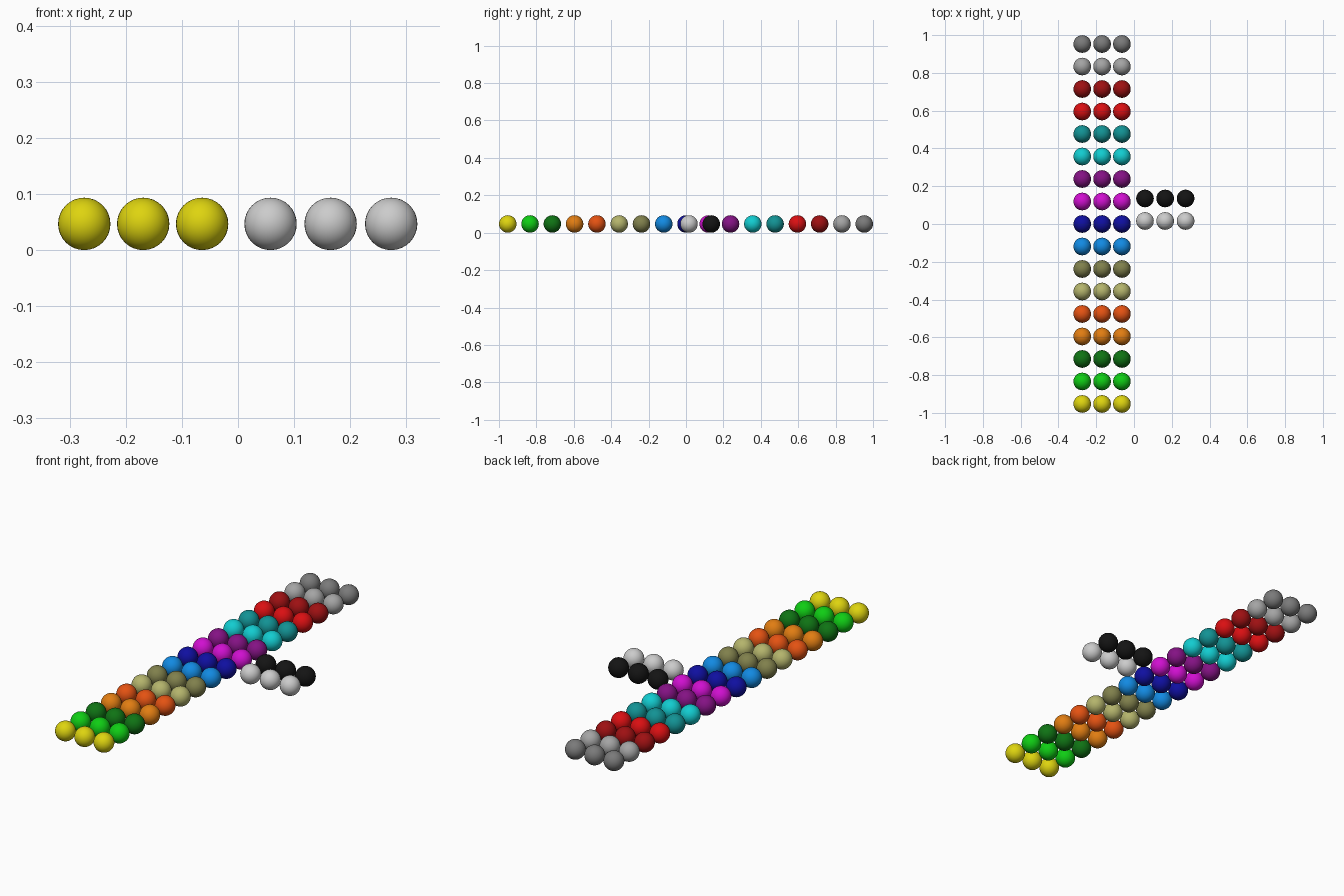
import bpy, bmesh
from mathutils import Matrix

if "Cube" in bpy.data.objects:
    bpy.data.objects.remove(bpy.data.objects["Cube"])

R = 0.0467            # ball radius
PITCH = 0.1191        # spacing between rows along y
LEFT_X = (-0.274, -0.169, -0.064)
RIGHT_X = (0.058, 0.165, 0.273)


def linear(c):
    c /= 255
    return c / 12.92 if c <= 0.04045 else ((c + 0.055) / 1.055) ** 2.4


def ball_row(name, rgb, xs, y):
    """One row of three smooth balls resting on the floor."""
    bm = bmesh.new()
    for x in xs:
        bmesh.ops.create_uvsphere(bm, u_segments=32, v_segments=16, radius=R,
                                  matrix=Matrix.Translation((x, 0, 0)))
    for f in bm.faces:
        f.smooth = True
    mesh = bpy.data.meshes.new(name)
    bm.to_mesh(mesh)
    bm.free()
    mat = bpy.data.materials.new(name + "_paint")
    mat.diffuse_color = (*[linear(c) for c in rgb], 1)
    mat.use_nodes = True
    mat.node_tree.nodes["Principled BSDF"].inputs["Base Color"].default_value = mat.diffuse_color
    mesh.materials.append(mat)
    obj = bpy.data.objects.new(name, mesh)
    obj.location = (0, y, R)
    bpy.context.collection.objects.link(obj)


# Long strip, front to back
strip = [
    ("yellow", (222, 212, 15)),
    ("green", (15, 205, 20)),
    ("dark_green", (15, 115, 20)),
    ("orange", (225, 125, 18)),
    ("red_orange", (228, 82, 18)),
    ("khaki", (180, 180, 108)),
    ("olive", (128, 128, 76)),
    ("sky_blue", (18, 138, 226)),
    ("navy", (15, 15, 160)),
    ("magenta", (208, 15, 208)),
    ("purple", (132, 18, 132)),
    ("cyan", (18, 204, 208)),
    ("teal", (18, 146, 148)),
    ("red", (218, 15, 18)),
    ("dark_red", (158, 16, 18)),
    ("mid_grey", (164, 164, 164)),
    ("dark_grey", (122, 122, 122)),
]
for i, (name, rgb) in enumerate(strip):
    ball_row(name + "_ball_row", rgb, LEFT_X, (i - 8) * PITCH)

# Short side block
ball_row("light_grey_ball_row", (198, 198, 198), RIGHT_X, 0.016)
ball_row("black_ball_row", (20, 20, 20), RIGHT_X, 0.016 + PITCH)
